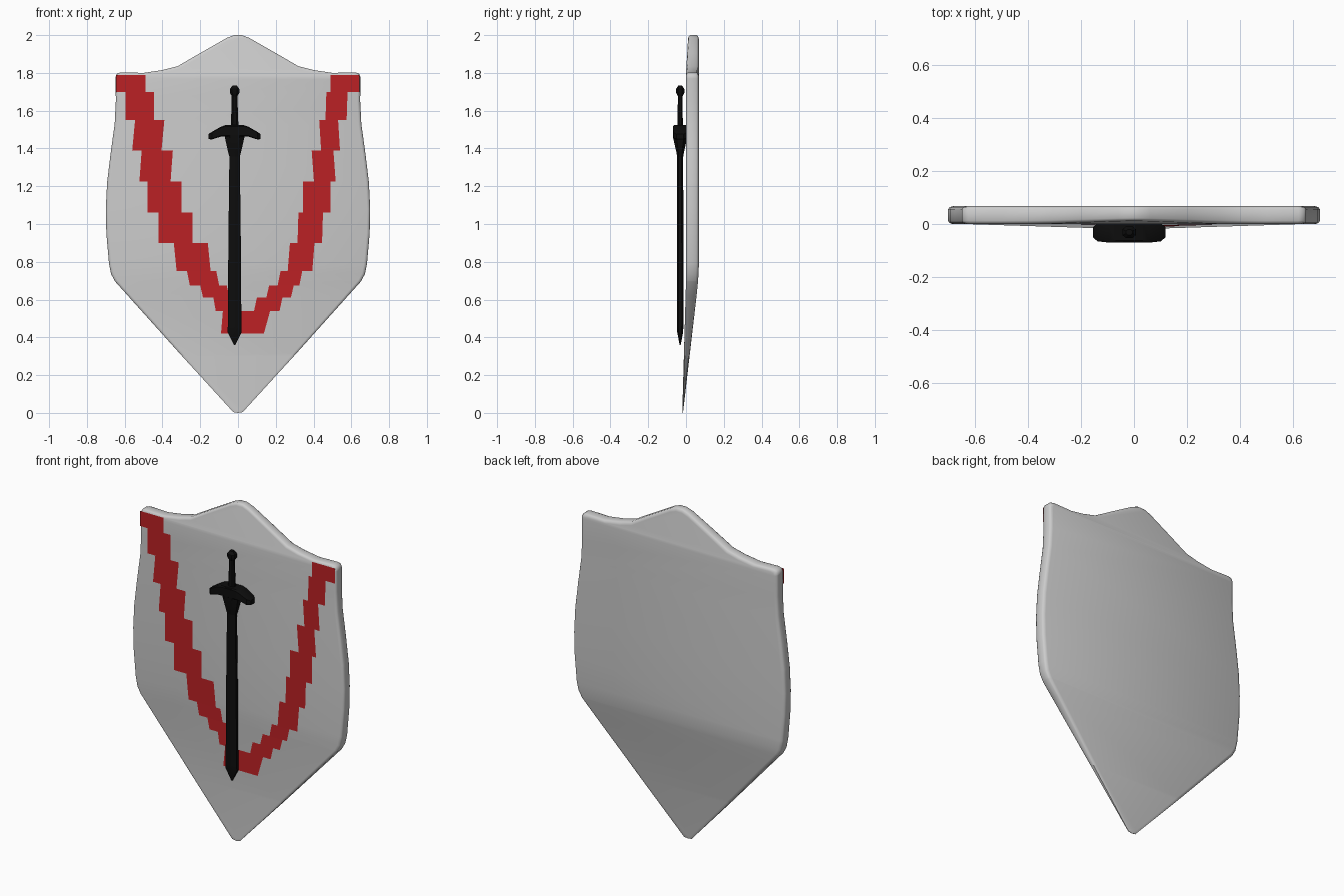
import bpy, bmesh, math

if "Cube" in bpy.data.objects:
    bpy.data.objects.remove(bpy.data.objects["Cube"])


def finish(bm, name, color=None, smooth=None):
    bmesh.ops.recalc_face_normals(bm, faces=bm.faces)
    me = bpy.data.meshes.new(name)
    bm.to_mesh(me)
    bm.free()
    ob = bpy.data.objects.new(name, me)
    bpy.context.collection.objects.link(ob)
    if color:
        mat = bpy.data.materials.new(name + "_paint")
        mat.diffuse_color = color
        mat.use_nodes = True
        mat.node_tree.nodes["Principled BSDF"].inputs["Base Color"].default_value = mat.diffuse_color
        me.materials.append(mat)
    if smooth:
        bpy.ops.object.select_all(action='DESELECT')
        bpy.context.view_layer.objects.active = ob
        ob.select_set(True)
        bpy.ops.object.shade_smooth_by_angle(angle=math.radians(smooth))
    return ob


def skin(bm, rings):
    rows = [[bm.verts.new(p) for p in ring] for ring in rings]
    n = len(rows[0])
    for a, b in zip(rows, rows[1:]):
        for i in range(n):
            j = (i + 1) % n
            bm.faces.new((a[i], a[j], b[j], b[i]))
    bm.faces.new(rows[0][::-1])
    bm.faces.new(rows[-1])


def curve_y(z, keys):
    # linear interpolation through (z, y) keys
    for (z0, y0), (z1, y1) in zip(keys, keys[1:]):
        if z <= z1:
            return y0 + (y1 - y0) * max(0, z - z0) / (z1 - z0)
    return keys[-1][1]


FRONT = [(0, -.02), (.7, 0), (1.8, 0), (2, .012)]
BACK = [(0, -.016), (.62, .056), (.7, .064), (.78, .068), (2, .068)]

# Shield: half outline mirrored, skinned flat, then bent at the lower point
half = [(.02, 2), (.06, 1.985), (.2, 1.905), (.32, 1.835), (.4, 1.815), (.5, 1.8), (.62, 1.803),
        (.64, 1.797), (.648, 1.78), (.647, 1.65), (.653, 1.53), (.675, 1.37),
        (.693, 1.22), (.70, 1.08), (.697, .95), (.683, .79), (.672, .735), (.65, .695),
        (.3, .305), (.025, .004)]
outline = half + [(0, 0)] + [(-x, z) for x, z in reversed(half)]
rings = []
for t, d in ((0, .016), (.06, .005), (.18, 0), (.8, 0), (.93, .006), (1, .02)):
    rings.append([(x * (1 - d / .7), t, 1 + (z - 1) * (1 - d)) for x, z in outline])
bm = bmesh.new()
skin(bm, rings)
for z in (1.77, 1.2, .78, .7, .62, .3):
    bmesh.ops.bisect_plane(bm, geom=bm.verts[:] + bm.edges[:] + bm.faces[:],
                           plane_co=(0, 0, z), plane_no=(0, 0, 1))
for v in bm.verts:
    f, b = curve_y(v.co.z, FRONT), curve_y(v.co.z, BACK)
    v.co.y = f + (b - f) * v.co.y
    v.co.z = 2 * (v.co.z)/2
finish(bm, "shield", smooth=40)

# Painted stepped band: rows of (left, right) x at the top, with a slant to the bottom
levels = [1.79, 1.70, 1.55, 1.39, 1.225, 1.06, .90, .75, .675, .61, .54, .42]
left = [(-.645, -.49, 0), (-.595, -.445, 0), (-.545, -.39, -.015), (-.51, -.345, -.012),
        (-.48, -.30, 0), (-.42, -.24, 0), (-.34, -.16, .015), (-.27, -.115, .015),
        (-.20, -.06, .015), (-.13, -.01, .012), (-.08, .17, -.01)]
right = [(.49, .642, 0), (.468, .58, -.005), (.43, .53, .01), (.39, .505, .012),
         (.345, .49, 0), (.32, .45, -.005), (.275, .405, -.012), (.225, .34, -.015),
         (.165, .295, -.015), (.10, .235, -.015), (-.08, .17, -.033)]
bm = bmesh.new()
for side in (left, right):
    for i, (a, b, s) in enumerate(side):
        if side is left and i == 10:
            b = 0
        if side is right and i == 10:
            a = .0
        z0, z1 = levels[i], levels[i + 1]
        a1, b1 = (0 if a == 0 else a + s), (0 if b == 0 else b + s)
        pts = [(a, z0), (b, z0), (b1, z1), (a1, z1)]
        bm.faces.new([bm.verts.new((x, curve_y(z, FRONT) - .002, z)) for x, z in reversed(pts)])
finish(bm, "red_band", (.5, .015, .018, 1))

BLACK = (.004, .004, .004, 1)
CX, CY = -.018, -.031


def ring8(hu, hv, k=.5):
    # chamfered rectangle cross-section
    return [(hu, -hv * k), (hu, hv * k), (hu * k, hv), (-hu * k, hv),
            (-hu, hv * k), (-hu, -hv * k), (-hu * k, -hv), (hu * k, -hv)]


def upright(name, sections):
    bm = bmesh.new()
    skin(bm, [[(CX + u, CY + v, z) for u, v in ring8(hx, hy)] for z, hx, hy in sections])
    return finish(bm, name, BLACK, 30)


# Sword: blade, collar, grip and pommel
upright("blade", [(.36, .004, .003), (.43, .038, .016), (.46, .036, .017),
                  (.9, .033, .017), (1.40, .027, .016)])
upright("collar", [(1.35, .026, .015), (1.38, .034, .02), (1.46, .052, .038), (1.52, .04, .037)])
upright("grip", [(1.50, .021, .015), (1.6, .017, .013), (1.70, .015, .012)])
upright("pommel", [(1.675, .014, .012), (1.695, .025, .022), (1.715, .025, .022),
                   (1.732, .012, .01)])

# Drooping crossguard lofted along x
arm = [(.05, 1.493, .03, .039), (.075, 1.488, .026, .039), (.12, 1.468, .02, .034),
       (.137, 1.463, .014, .018)]
sections = [(-x, z, hz, hy) for x, z, hz, hy in reversed(arm)] + arm
bm = bmesh.new()
skin(bm, [[(CX + x, CY + u, z + v) for u, v in ring8(hy, hz, .8)] for x, z, hz, hy in sections])
finish(bm, "crossguard", BLACK, 30)
